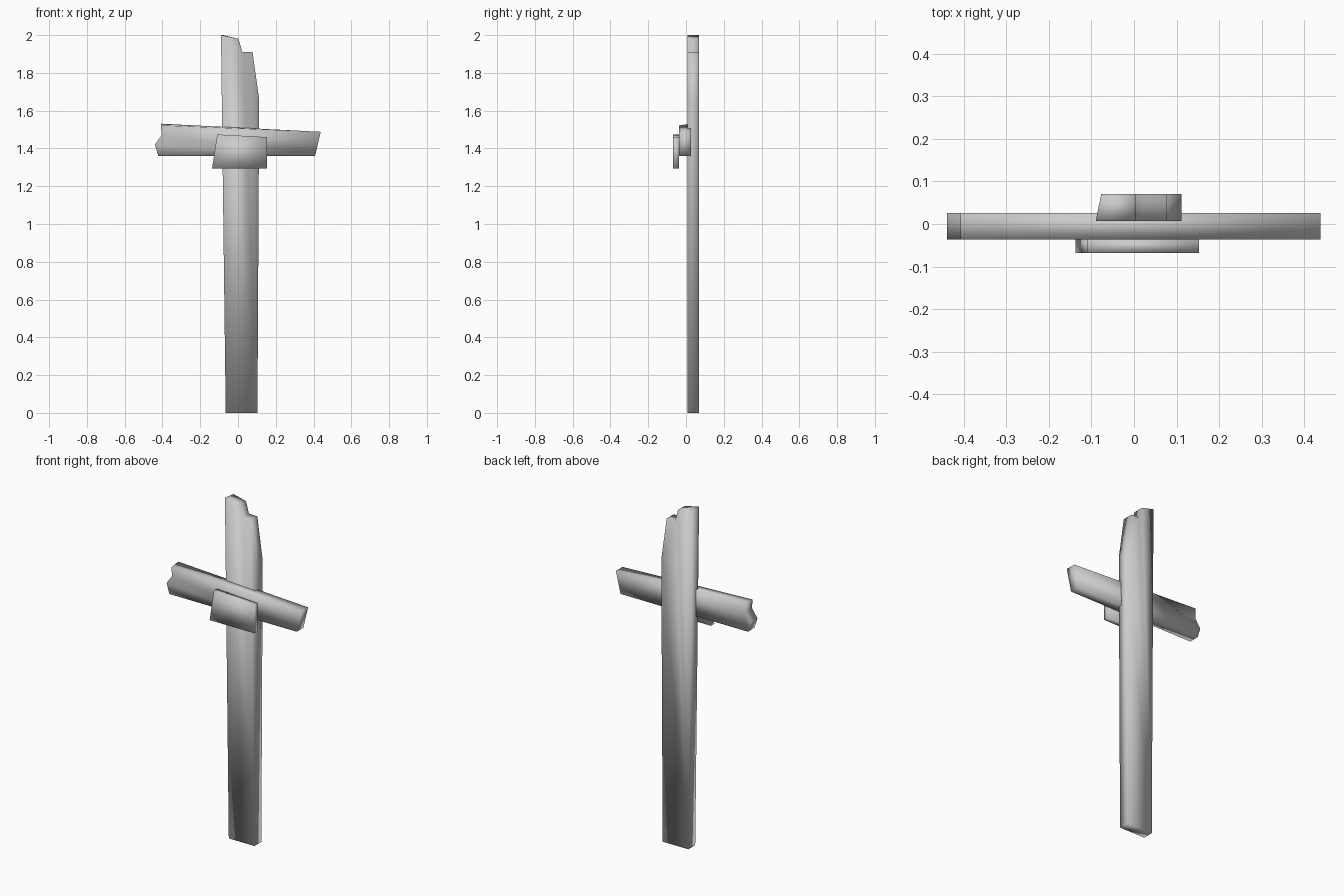
import bpy, bmesh

cube = bpy.data.objects.get("Cube")
if cube:
    bpy.data.objects.remove(cube)

# Weathered grey, shared by every plank
grey = bpy.data.materials.new("weathered_grey")
grey.use_nodes = True
colour = (0.6, 0.6, 0.6, 1)
grey.diffuse_color = colour
grey.node_tree.nodes["Principled BSDF"].inputs["Base Color"].default_value = colour


def plank(name, outline, front, back, back_outline=None):
    """Board with an (x, z) outline, running from y = front to y = back."""
    bm = bmesh.new()
    near = [bm.verts.new((x, front, z)) for x, z in outline]
    far = [bm.verts.new((x, back, z)) for x, z in back_outline or outline]
    bm.faces.new(near)
    bm.faces.new(far[::-1])
    count = len(near)
    for i in range(count):
        j = (i + 1) % count
        bm.faces.new((near[i], far[i], far[j], near[j]))
    bmesh.ops.recalc_face_normals(bm, faces=bm.faces)
    for face in bm.faces:
        face.smooth = True
    mesh = bpy.data.meshes.new(name)
    bm.to_mesh(mesh)
    bm.free()
    mesh.materials.append(grey)
    obj = bpy.data.objects.new(name, mesh)
    bpy.context.collection.objects.link(obj)
    return obj


# Upright post with a splintered top
post = [(-0.065, 0), (0.103, 0), (0.112, 1.66), (0.077, 1.91),
        (0.022, 1.912), (0.003, 1.98), (-0.09, 2.0)]
post_back = [(x + 0.013 if x < -0.08 else x, z) for x, z in post]
plank("upright_post", post, 0.007, 0.07, post_back)

# Tilted crossbar with a broken end, its back top edge slightly higher
bar = [(-0.422, 1.36), (0.408, 1.36), (0.438, 1.488), (-0.408, 1.522),
       (-0.405, 1.47), (-0.44, 1.42)]
bar_back = [(x, z + 0.009 if z > 1.5 else z) for x, z in bar]
plank("crossbar", bar, -0.036, 0.026, bar_back)

# Small plate nailed over the crossing
plate = [(-0.137, 1.295), (0.153, 1.295), (0.153, 1.46), (-0.11, 1.474)]
plank("centre_plate", plate, -0.068, -0.036)
